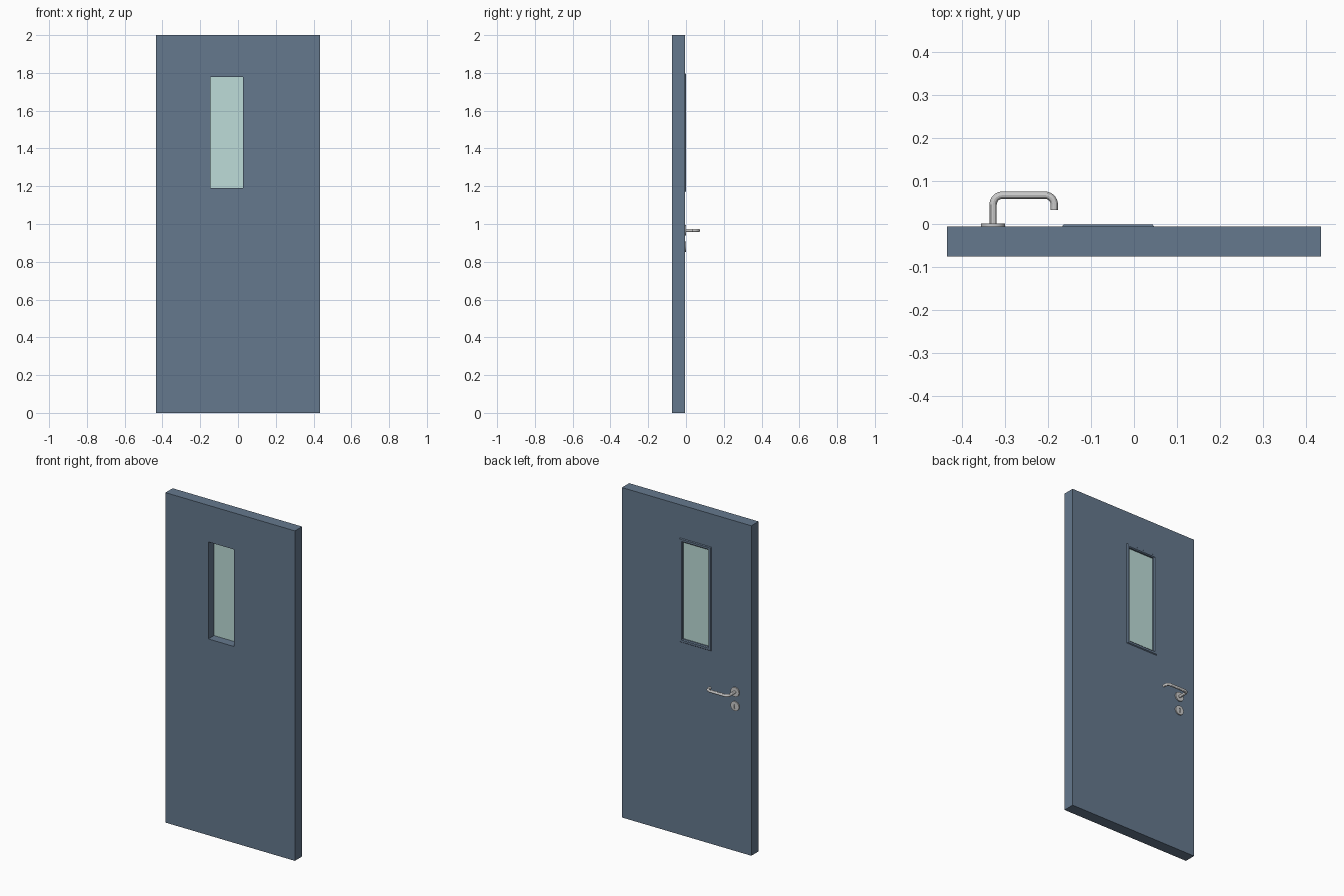
import bpy, bmesh, math

if "Cube" in bpy.data.objects:
    bpy.data.objects.remove(bpy.data.objects["Cube"])

def material(name, rgb):
    m = bpy.data.materials.new(name)
    m.diffuse_color = (*rgb, 1)
    m.use_nodes = True
    m.node_tree.nodes["Principled BSDF"].inputs["Base Color"].default_value = m.diffuse_color
    return m

PAINT = material("blue_grey_paint", (0.13, 0.19, 0.27))
GLASS = material("pale_glass", (0.51, 0.72, 0.69))

def rect_sweep(name, loops, closed, mat):
    """Bridge rectangles (cx, cz, half_x, half_z, y) into a mitred ring."""
    bm = bmesh.new()
    rings = [[bm.verts.new((cx + sx * hx, y, cz + sz * hz))
              for sx, sz in ((-1, -1), (1, -1), (1, 1), (-1, 1))]
             for cx, cz, hx, hz, y in loops]
    pairs = list(zip(rings, rings[1:] + rings[:1]))
    for a, b in pairs if closed else pairs[:-1]:
        for i in range(4):
            j = (i + 1) % 4
            bm.faces.new((a[i], b[i], b[j], a[j]))
    bmesh.ops.recalc_face_normals(bm, faces=bm.faces)
    me = bpy.data.meshes.new(name)
    bm.to_mesh(me)
    bm.free()
    me.materials.append(mat)
    ob = bpy.data.objects.new(name, me)
    bpy.context.collection.objects.link(ob)
    return ob

def cylinder_y(name, x, z, r, y0, y1, sides=32):
    bpy.ops.mesh.primitive_cylinder_add(vertices=sides, radius=r, depth=y1 - y0,
        location=(x, (y0 + y1) / 2, z), rotation=(math.pi / 2, 0, 0))
    bpy.context.object.name = name
    return bpy.context.object

def box(name, x, y, z, sx, sy, sz):
    bpy.ops.mesh.primitive_cube_add(size=1, location=(x, y, z))
    ob = bpy.context.object
    ob.name = name
    ob.scale = (sx, sy, sz)
    return ob

FRONT, BACK = -0.075, -0.006
WX, WZ, HX, HZ = -0.060, 1.484, 0.086, 0.294   # window centre and half size

# Door leaf with window opening
rect_sweep("door_leaf", [(0, 1, 0.434, 1, FRONT), (WX, WZ, HX, HZ, FRONT),
                         (WX, WZ, HX, HZ, BACK), (0, 1, 0.434, 1, BACK)], True, PAINT)

# Chamfered glazing bead around the window on the back
rect_sweep("window_bead", [(WX, WZ, HX + o, HZ + o, y) for o, y in
           ((0, BACK), (0.005, -0.001), (0.017, -0.001), (0.021, BACK))], False, PAINT).data.flip_normals()

# Glass pane
pane = box("glass_pane", WX, -0.018, WZ, 2 * HX, 0.006, 2 * HZ)
pane.data.materials.append(GLASS)

# Lever handle: tube with two rounded bends
X0, X1, Y1, LZ, R = -0.327, -0.185, 0.067, 0.966, 0.022
path = [(X0, BACK)]
for cx, start in ((X0 + R, 180), (X1 - R, 90)):
    for k in range(9):
        a = math.radians(start - k * 90 / 8)
        path.append((cx + R * math.cos(a), Y1 - R + R * math.sin(a)))
path.append((X1, 0.032))
cu = bpy.data.curves.new("lever_handle", 'CURVE')
cu.dimensions = '3D'
cu.bevel_depth = 0.0085
cu.bevel_resolution = 4
cu.use_fill_caps = True
sp = cu.splines.new('POLY')
sp.points.add(len(path) - 1)
for p, (x, y) in zip(sp.points, path):
    p.co = (x, y, LZ, 1)
lever = bpy.data.objects.new("lever_handle", cu)
bpy.context.collection.objects.link(lever)
bpy.ops.object.select_all(action='DESELECT')
bpy.context.view_layer.objects.active = lever
lever.select_set(True)
bpy.ops.object.convert(target='MESH')
bpy.ops.object.shade_smooth_by_angle()

# Round plates behind the lever and the keyhole
for name, z in (("lever_rose", LZ), ("keyhole_plate", 0.88)):
    plate = cylinder_y(name, X0, z, 0.028, BACK, 0.001)
    bpy.ops.object.shade_smooth_by_angle()

# Keyhole cut into the lower plate
cutters = [cylinder_y("keyhole_round_cutter", X0, 0.886, 0.006, -0.004, 0.01, 20),
           box("keyhole_slot_cutter", X0, 0.003, 0.876, 0.006, 0.014, 0.022)]
for c in cutters:
    c.hide_render = True
    c.hide_set(True)
    m = plate.modifiers.new(c.name, 'BOOLEAN')
    m.operation = 'DIFFERENCE'
    m.object = c
